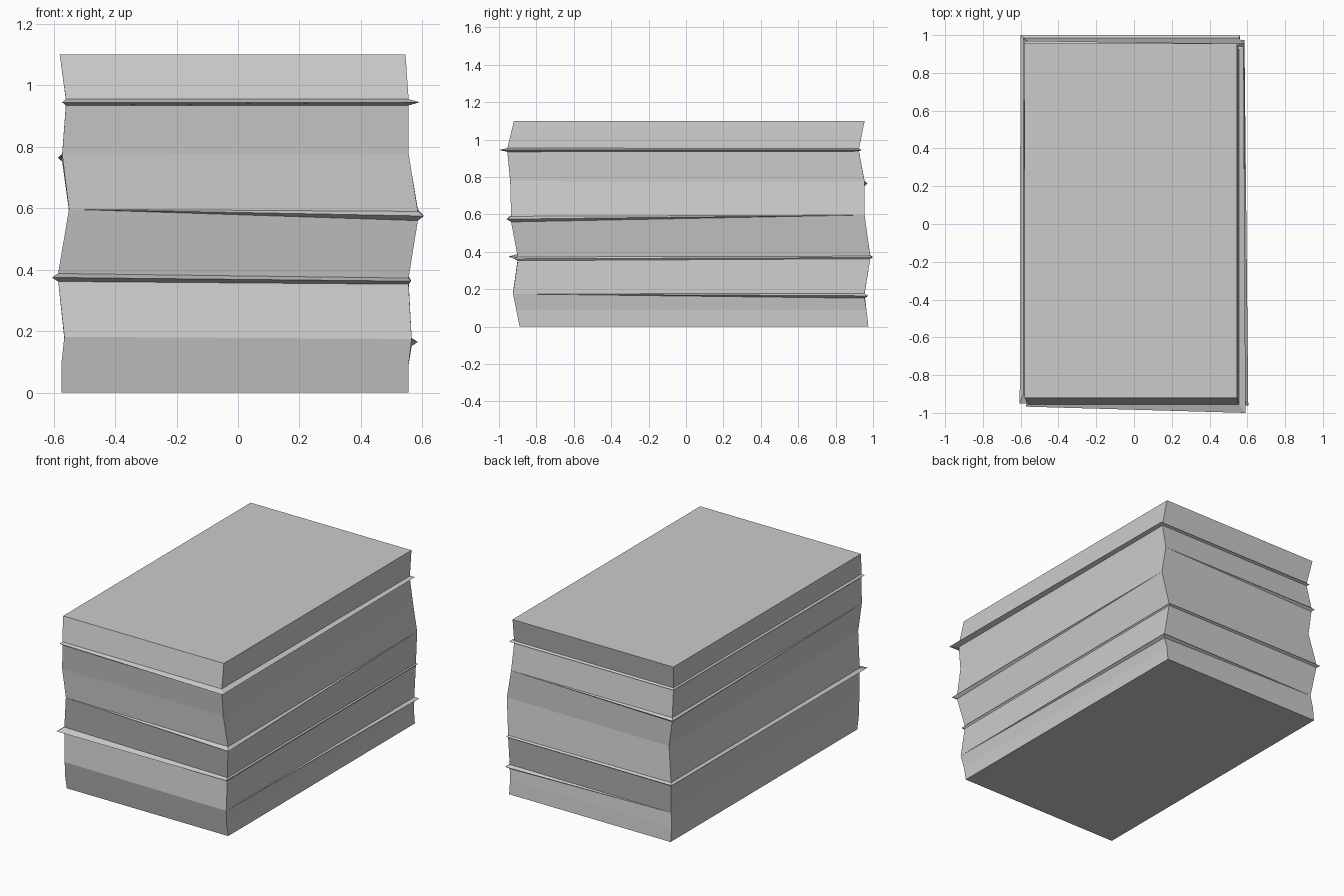
import bpy
import bmesh

cube = bpy.data.objects.get("Cube")
if cube:
    bpy.data.objects.remove(cube, do_unlink=True)

grey = bpy.data.materials.new("plain grey")
grey.use_nodes = True
colour = (0.6, 0.6, 0.6, 1)
grey.diffuse_color = colour
grey.node_tree.nodes["Principled BSDF"].inputs["Base Color"].default_value = colour

# Corners run front left-hand, front right-hand, back right-hand, back left-hand
SIGNS = [(-1, -1), (1, -1), (1, 1), (-1, 1)]


def plain(z, x0, x1, y0, y1):
    """One rectangular ring of the body."""
    return [[(x, y, z) for x, y in ((x0, y0), (x1, y0), (x1, y1), (x0, y1))]]


def ridge(heights, x0, x1, y0, y1, lips):
    """Three rings forming a sharp lip; lips gives (out x, out y, half thickness) per corner."""
    base = plain(0, x0, x1, y0, y1)[0]
    rings = [[], [], []]
    for (x, y, _), z, (sx, sy), (dx, dy, t) in zip(base, heights, SIGNS, lips):
        rings[0].append((x, y, z - t))
        rings[1].append((x + sx * dx, y + sy * dy, z))
        rings[2].append((x, y, z + t))
    return rings


NONE = (0, 0, 0)

# Stack of rings from the floor to the lid
rings = plain(0, -.575, .555, -.89, .975)
rings += plain(.09, -.575, .555, -.908, .965)
rings += ridge((.182, .175, .165, .175), -.565, .565, -.925, .955,
               [NONE, NONE, (.02, .02, .013), NONE])
rings += ridge((.375, .363, .37, .372), -.585, .555, -.9, .985,
               [(.02, .05, .013), (.008, .02, .01), (.006, .012, .007), (.016, .015, .01)])
rings += ridge((.597, .575, .597, .592), -.55, .585, -.935, .955,
               [NONE, (.02, .025, .015), NONE, NONE])
rings += ridge((.775, .778, .775, .765), -.572, .555, -.94, .955,
               [NONE, NONE, NONE, (.014, .015, .013)])
rings += ridge((.945, .945, .945, .945), -.56, .555, -.955, .925,
               [(.012, .012, .01), (.036, .045, .01), (.025, .015, .007), (.01, .015, .007)])
rings += plain(1.1, -.58, .545, -.92, .955)

# Skin the rings and close both ends
bm = bmesh.new()
loops = [[bm.verts.new(p) for p in ring] for ring in rings]
for low, high in zip(loops, loops[1:]):
    for i in range(4):
        j = (i + 1) % 4
        bm.faces.new((low[i], low[j], high[j], high[i]))
bm.faces.new(loops[0][::-1])
bm.faces.new(loops[-1])

# Lips that taper to nothing merge back into the creases
bmesh.ops.remove_doubles(bm, verts=bm.verts, dist=0.0005)
bmesh.ops.dissolve_degenerate(bm, edges=bm.edges, dist=0.0005)
bmesh.ops.recalc_face_normals(bm, faces=bm.faces)

mesh = bpy.data.meshes.new("ridged_block")
bm.to_mesh(mesh)
bm.free()
mesh.materials.append(grey)
block = bpy.data.objects.new("ridged_block", mesh)
bpy.context.collection.objects.link(block)
